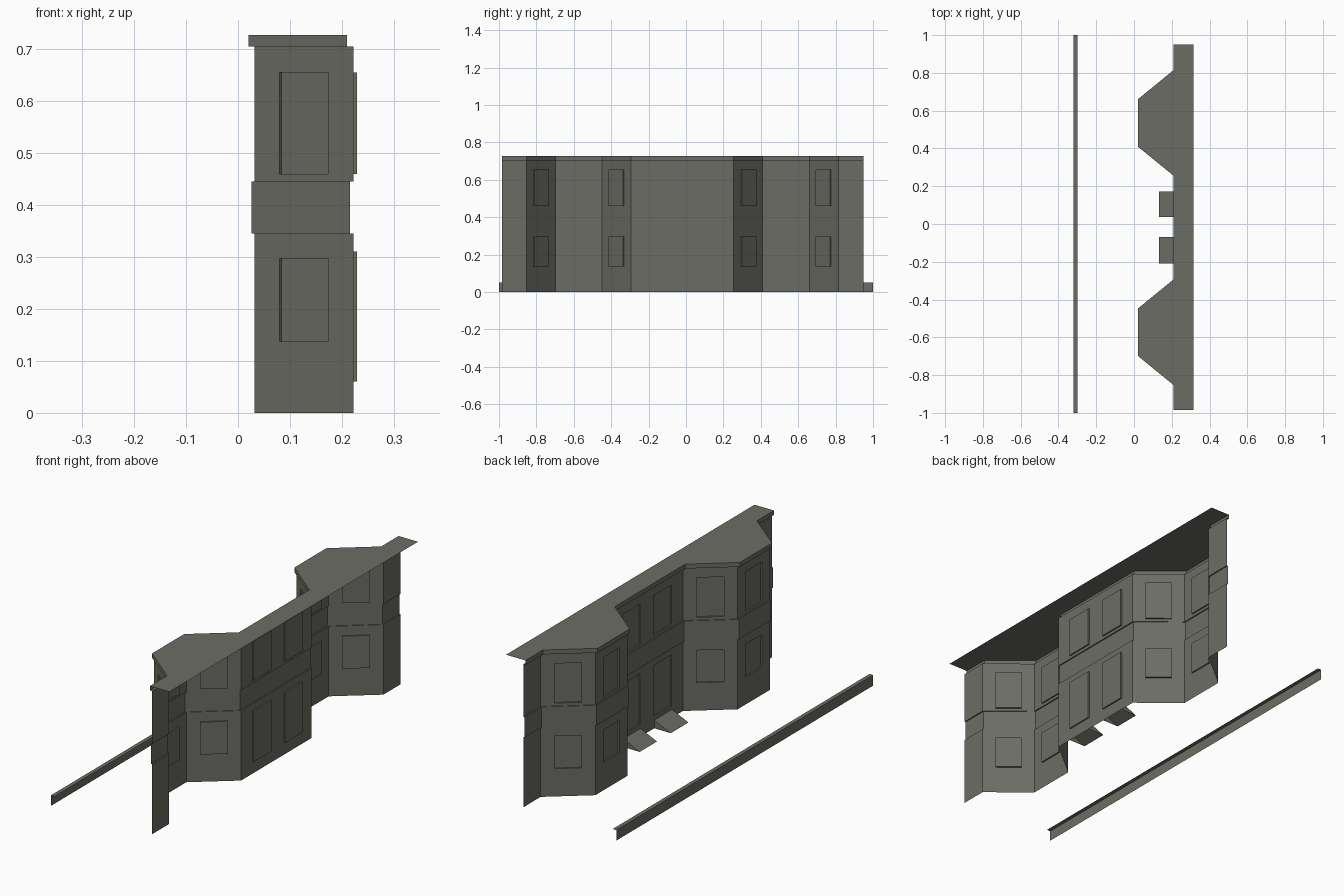
import bpy, bmesh
from mathutils import Vector

if "Cube" in bpy.data.objects:
    bpy.data.objects.remove(bpy.data.objects["Cube"])

stone = bpy.data.materials.new("dark grey stone")
stone.diffuse_color = (0.15, 0.152, 0.132, 1)
stone.use_nodes = True
stone.node_tree.nodes["Principled BSDF"].inputs["Base Color"].default_value = stone.diffuse_color

# Plan line of the facade (x, y), with two canted bays
WALL_X, BAY_X = 0.222, 0.032
PLAN = [(WALL_X, -0.985)]
for c in (-0.573, 0.535):
    PLAN += [(WALL_X, c - 0.28), (BAY_X, c - 0.125), (BAY_X, c + 0.125), (WALL_X, c + 0.28)]
PLAN.append((WALL_X, 0.95))
BAY_SEGMENTS, MIDDLE = (1, 2, 3, 5, 6, 7), 4
DOORS = [(-0.205, -0.065), (0.04, 0.175)]
DEPTH = 0.007


def make(name, build):
    bm = bmesh.new()
    build(lambda *pts: bm.faces.new([bm.verts.new(p) for p in pts]))
    bmesh.ops.remove_doubles(bm, verts=bm.verts, dist=1e-5)
    mesh = bpy.data.meshes.new(name)
    bm.to_mesh(mesh)
    bm.free()
    mesh.materials.append(stone)
    obj = bpy.data.objects.new(name, mesh)
    bpy.context.collection.objects.link(obj)


def shifted(dx):
    return [(x + dx, y) for x, y in PLAN]


def panel(face, a, b, z0, z1, openings, za, zb):
    """Flat wall panel from a to b with recessed openings at fractions of its width."""
    a, b = Vector((*a, 0)), Vector((*b, 0))
    inward = (b - a).cross(Vector((0, 0, 1))).normalized() * DEPTH
    up = Vector((0, 0, 1))

    def quad(t0, t1, l, h, off=Vector()):
        p, q = a.lerp(b, t0) + off, a.lerp(b, t1) + off
        face(p + up * l, p + up * h, q + up * h, q + up * l)

    t = 0
    for t0, t1 in openings:
        quad(t, t0, z0, z1)
        quad(t0, t1, z0, za)
        quad(t0, t1, zb, z1)
        quad(t0, t1, za, zb, inward)
        p, q = a.lerp(b, t0), a.lerp(b, t1)
        ring = [p + up * za, q + up * za, q + up * zb, p + up * zb]
        for i in range(4):
            m, n = ring[i], ring[(i + 1) % 4]
            face(m, n, n + inward, m + inward)
        t = t1
    quad(t, 1, z0, z1)


def storey(z0, z1, bay_z, middle_z):
    def build(face):
        for i, (a, b) in enumerate(zip(PLAN, PLAN[1:])):
            if i in BAY_SEGMENTS:
                panel(face, a, b, z0, z1, [(0.25, 0.75)], *bay_z)
            elif i == MIDDLE:
                cuts = [tuple((y - a[1]) / (b[1] - a[1]) for y in d) for d in DOORS]
                panel(face, a, b, z0, z1, cuts, *middle_z)
            else:
                panel(face, a, b, z0, z1, [], 0, 0)
    return build


def moulding(dx, z0, z1, top):
    """Projecting band: lower ledge, front and optional upper ledge."""
    rows = [(0, z0), (dx, z0), (dx, z1)] + ([(0, z1)] if top else [])

    def build(face):
        for (d0, l), (d1, h) in zip(rows, rows[1:]):
            p, q = shifted(d0), shifted(d1)
            for i in range(len(PLAN) - 1):
                face((*p[i], l), (*q[i], h), (*q[i + 1], h), (*p[i + 1], l))
    return build


# Facade storeys with recessed windows and doors
make("ground_storey", storey(0, 0.345, (0.137, 0.297), (0.06, 0.311)))
make("upper_storey", storey(0.445, 0.705, (0.46, 0.655), (0.46, 0.655)))

# Band between storeys, cornice and flat roof
make("storey_band", moulding(-0.006, 0.345, 0.445, True))
make("cornice", moulding(-0.012, 0.705, 0.727, False))
outline = [(0.316, -0.985), (0.316, 0.95)] + shifted(-0.012)[::-1]
make("flat_roof", lambda face: face(*[(x, y, 0.727) for x, y in outline]))


# Sloped door ramps
def ramps(face):
    for y0, y1 in ((-0.208, -0.07), (0.037, 0.172)):
        face((0.132, y0, 0), (WALL_X, y0, 0.04), (WALL_X, y1, 0.04), (0.132, y1, 0))
        for y in (y0, y1):
            face((0.132, y, 0), (WALL_X, y, 0), (WALL_X, y, 0.04))


make("door_ramps", ramps)


# Low garden wall: outer face and coping
def garden(face):
    face((-0.32, -1, 0), (-0.32, -1, 0.052), (-0.32, 1, 0.052), (-0.32, 1, 0))
    face((-0.32, -1, 0.052), (-0.30, -1, 0.052), (-0.30, 1, 0.052), (-0.32, 1, 0.052))


make("garden_wall", garden)
